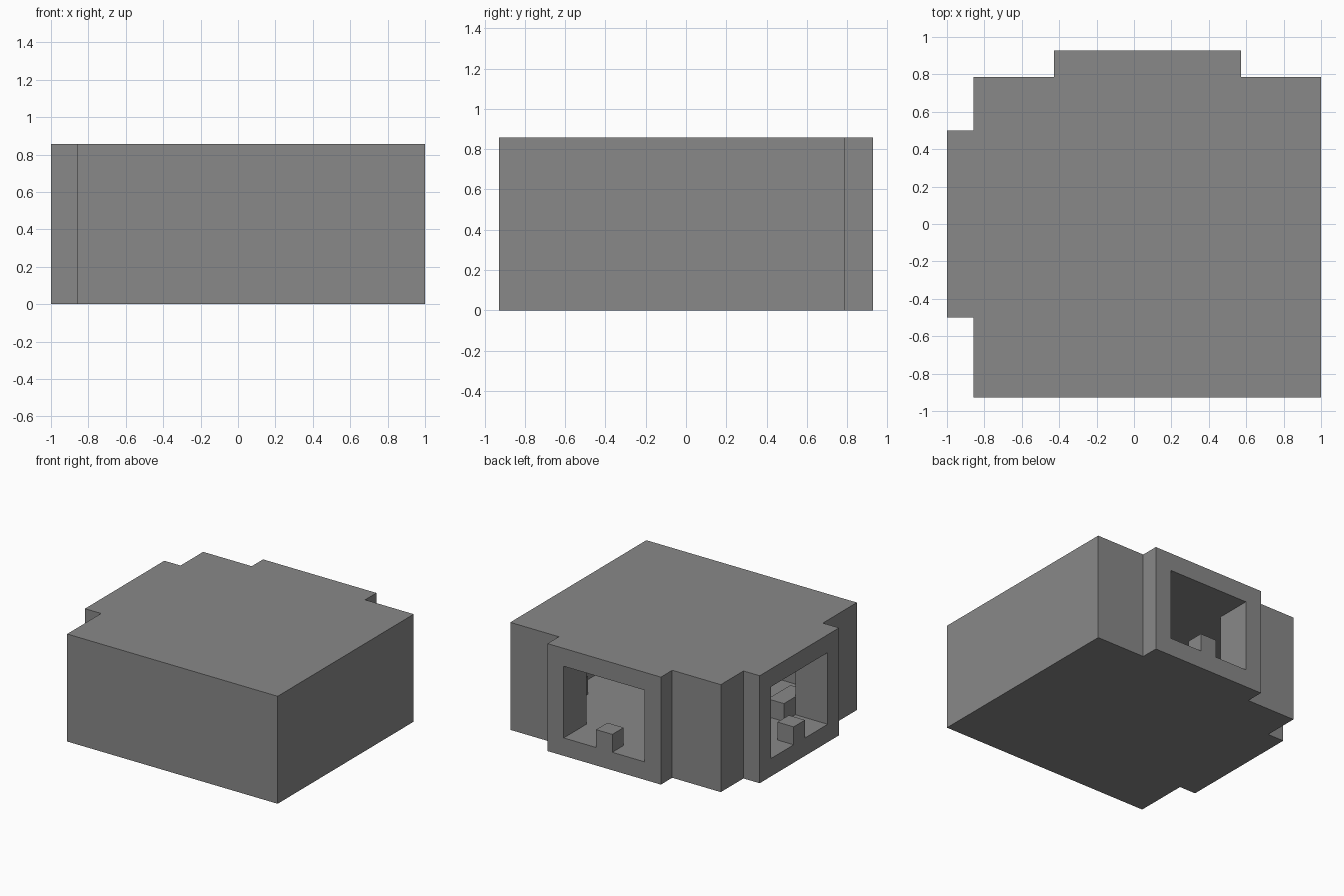
import bpy
import bmesh

U = 1 / 7  # one block
if "Cube" in bpy.data.objects:
    bpy.data.objects.remove(bpy.data.objects["Cube"])

stone = bpy.data.materials.new("grey_stone")
stone.use_nodes = True
stone.diffuse_color = (0.25, 0.25, 0.25, 1)
stone.node_tree.nodes["Principled BSDF"].inputs["Base Color"].default_value = (0.25, 0.25, 0.25, 1)


def prism(name, plan, z0, z1):
    """Extrude a floor plan, given in blocks, from z0 to z1."""
    bm = bmesh.new()
    base = bm.faces.new([bm.verts.new((x * U, y * U, z0 * U)) for x, y in plan])
    top = bmesh.ops.extrude_face_region(bm, geom=[base])["geom"]
    verts = [v for v in top if isinstance(v, bmesh.types.BMVert)]
    bmesh.ops.translate(bm, vec=(0, 0, (z1 - z0) * U), verts=verts)
    bmesh.ops.recalc_face_normals(bm, faces=bm.faces)
    mesh = bpy.data.meshes.new(name)
    bm.to_mesh(mesh)
    bm.free()
    mesh.materials.append(stone)
    obj = bpy.data.objects.new(name, mesh)
    bpy.context.collection.objects.link(obj)
    return obj


def room_plan(inset, reach):
    """Square room with a door bay at the back and one on the -x side."""
    x0, x1 = -6 + inset, 7 - inset
    y0, y1 = -6.5 + inset, 5.5 - inset
    half = 3.5 - inset
    return [(x0, y0), (x1, y0), (x1, y1),
            (0.5 + half, y1), (0.5 + half, 6.5 + reach),
            (0.5 - half, 6.5 + reach), (0.5 - half, y1),
            (x0, y1), (x0, half), (-7 - reach, half),
            (-7 - reach, -half), (x0, -half)]


def block(name, x, y, length=1):
    return prism(name, [(x, y), (x + 1, y), (x + 1, y + length), (x, y + length)], 1, 2)


# Hollow room with two open doorways
shell = prism("room_shell", room_plan(0, 0), 0, 6)
hollow = prism("room_hollow_cutter", room_plan(1, 1), 1, 5)
cut = shell.modifiers.new("hollow", "BOOLEAN")
cut.operation = "DIFFERENCE"
cut.solver = "EXACT"
cut.object = hollow
bpy.context.view_layer.update()
graph = bpy.context.evaluated_depsgraph_get()
carved = bpy.data.meshes.new_from_object(shell.evaluated_get(graph))
shell.modifiers.clear()
shell.data = carved
bpy.data.objects.remove(hollow)

# Blocks standing in the doorways
block("back_doorway_block", 0, 5.5)
block("side_doorway_block", -7, -0.5)

# Low benches against the inner walls
block("side_wall_bench", -5, -3.5, 2)
block("far_wall_bench", 5, 1.5, 2)
